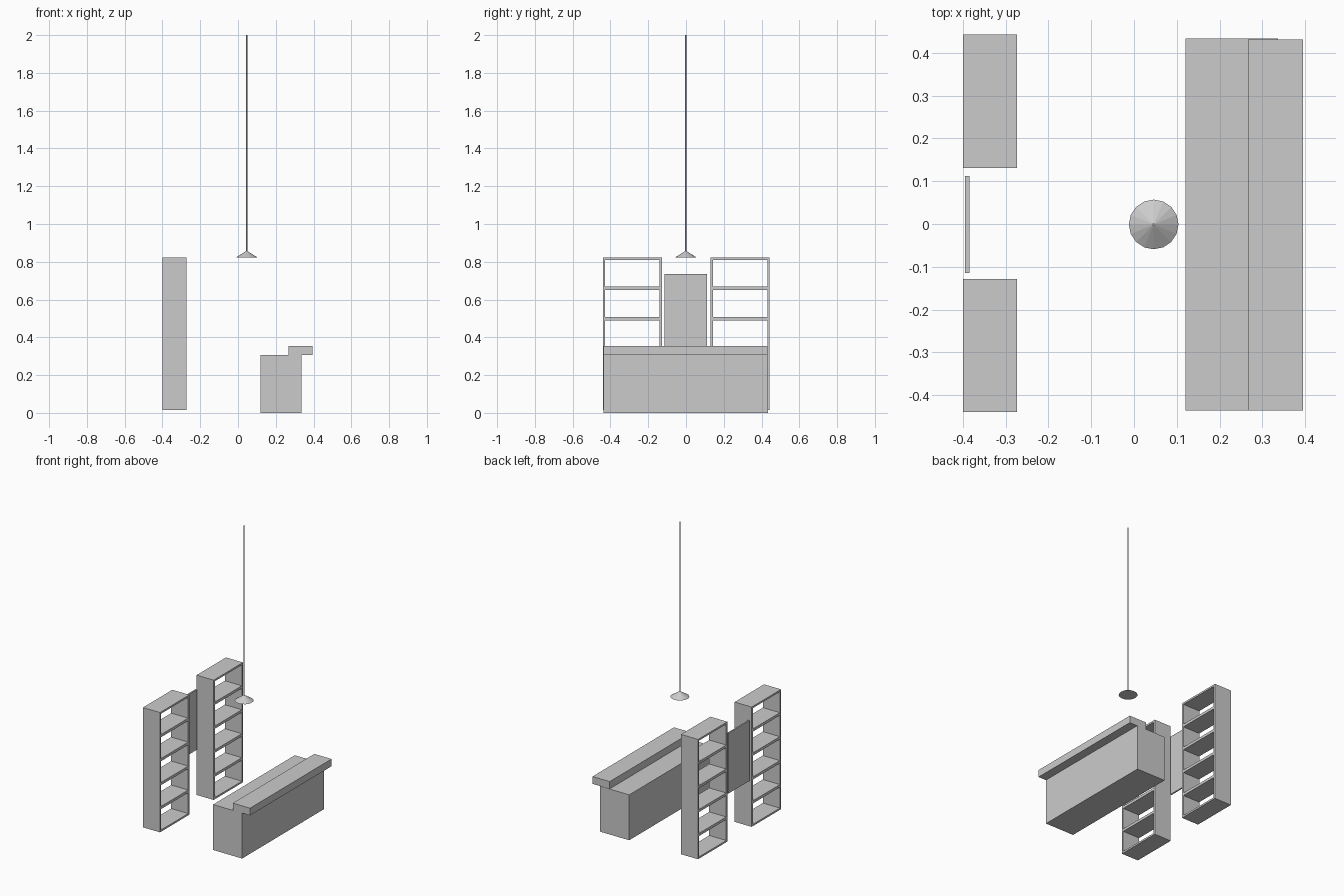
import bpy, bmesh

if "Cube" in bpy.data.objects:
    bpy.data.objects.remove(bpy.data.objects["Cube"])


def add_mesh(name, build):
    bm = bmesh.new()
    build(bm)
    mesh = bpy.data.meshes.new(name)
    bm.to_mesh(mesh)
    bm.free()
    obj = bpy.data.objects.new(name, mesh)
    bpy.context.collection.objects.link(obj)
    return obj


def cuboid(bm, x, y, z):
    verts = bmesh.ops.create_cube(bm, size=1)["verts"]
    for v in verts:
        for i, (lo, hi) in enumerate((x, y, z)):
            v.co[i] = lo if v.co[i] < 0 else hi


def box(name, x, y, z):
    return add_mesh(name, lambda bm: cuboid(bm, x, y, z))


def cone(name, r1, r2, z0, z1, sides):
    obj = add_mesh(name, lambda bm: bmesh.ops.create_cone(
        bm, cap_ends=True, segments=sides, radius1=r1, radius2=r2, depth=z1 - z0))
    obj.location = (0.046, -0.001, (z0 + z1) / 2)
    return obj


# Open-backed shelf units: outer frame plus four inner shelves
def shelf_unit(name, y0, y1):
    x, z0, z1, t = (-0.4, -0.273), 0.015, 0.822, 0.012

    def build(bm):
        cuboid(bm, x, (y0, y0 + t), (z0, z1))
        cuboid(bm, x, (y1 - t, y1), (z0, z1))
        inner = (y0 + t, y1 - t)
        cuboid(bm, x, inner, (z0, z0 + t))
        cuboid(bm, x, inner, (z1 - t, z1))
        for i in range(1, 5):
            z = z0 + (z1 - z0) * i / 5
            cuboid(bm, x, inner, (z - 0.009, z + 0.009))
    return add_mesh(name, build)


shelf_unit("left_shelf_unit", -0.44, -0.128)
shelf_unit("right_shelf_unit", 0.131, 0.443)


# Wall panel with a thin rim around its front face
def panel(bm):
    cuboid(bm, (-0.395, -0.385), (-0.114, 0.112), (0.33, 0.736))
    bm.faces.ensure_lookup_table()
    bm.normal_update()
    front = [f for f in bm.faces if f.normal.x > 0.9]
    bmesh.ops.inset_region(bm, faces=front, thickness=0.005, depth=-0.002)


add_mesh("wall_panel", panel)

# Counter with a raised, overhanging bar top
box("counter_base", (0.12, 0.336), (-0.436, 0.433), (0, 0.306))
box("counter_bar_top", (0.267, 0.395), (-0.436, 0.431), (0.306, 0.355))

# Hanging lamp
cone("lamp_shade", 0.058, 0, 0.822, 0.859, 16)
cone("lamp_cord", 0.003, 0.003, 0.854, 2.0, 8)
